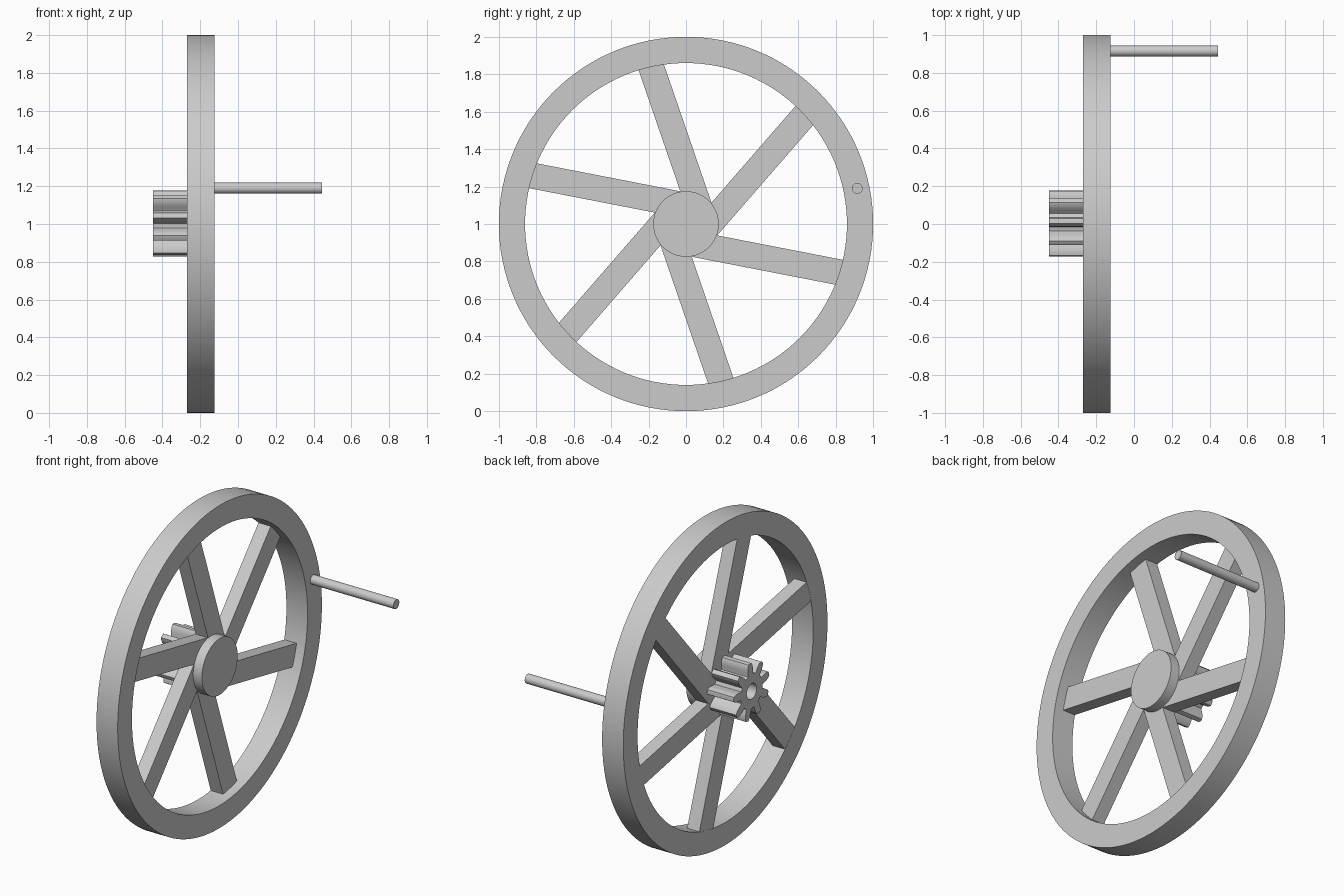
import bpy, bmesh
from math import sin, cos, tau, radians

default = bpy.data.objects.get("Cube")
if default:
    bpy.data.objects.remove(default, do_unlink=True)

grey = bpy.data.materials.new("plain grey")
grey.use_nodes = True
GREY = (0.6, 0.6, 0.6, 1)
grey.diffuse_color = GREY
grey.node_tree.nodes["Principled BSDF"].inputs["Base Color"].default_value = GREY

BACK, FRONT, AXLE = -0.27, -0.125, 1.0   # wheel faces along x, axle height


def circle(radius, count, y=0, z=0):
    return [(y + radius * cos(tau * i / count), z + radius * sin(tau * i / count))
            for i in range(count)]


def extrude(name, x0, x1, outer, inner=None):
    """Extrude a (y, z) outline along x, with an optional matching hole."""
    bm = bmesh.new()
    n = len(outer)

    def loop(points, x):
        return [bm.verts.new((x, y, z + AXLE)) for y, z in points]

    def bridge(a, b):
        for i in range(n):
            j = (i + 1) % n
            bm.faces.new((a[i], a[j], b[j], b[i]))

    o0, o1 = loop(outer, x0), loop(outer, x1)
    bridge(o0, o1)
    if inner:
        i0, i1 = loop(inner, x0), loop(inner, x1)
        bridge(i1, i0)
        bridge(o1, i1)
        bridge(i0, o0)
    else:
        bm.faces.new(o0)
        bm.faces.new(o1)
    bmesh.ops.recalc_face_normals(bm, faces=bm.faces)
    mesh = bpy.data.meshes.new(name)
    bm.to_mesh(mesh)
    bm.free()
    mesh.materials.append(grey)
    mesh.shade_smooth()
    mesh.set_sharp_from_angle(angle=radians(30))
    obj = bpy.data.objects.new(name, mesh)
    bpy.context.collection.objects.link(obj)
    return obj


# Rim and hub
extrude("rim", BACK, FRONT, circle(1.0, 128), circle(0.86, 128))
extrude("hub", BACK + 0.002, FRONT, circle(0.175, 64))

# Six spokes, each set to one side of the axle
for k in range(6):
    a = radians(49 + 60 * k)
    corners = [(0, 0.028), (0.865, 0.028), (0.865, 0.166), (0, 0.166)]
    extrude(f"spoke_{k + 1}", BACK + 0.001, -0.185,
            [(u * cos(a) + v * sin(a), u * sin(a) - v * cos(a)) for u, v in corners])

# Crank handle on the rim
extrude("handle", FRONT - 0.02, 0.445, circle(0.029, 32, 0.915, 0.19))

# Pinion with nine rounded teeth and a bore
flank = [(-14, 0.106), (-12, 0.118), (-11, 0.132), (-9.5, 0.147), (-7.5, 0.162), (-4.5, 0.176)]
tooth = flank + [(0, 0.177)] + [(-a, r) for a, r in reversed(flank)]
teeth, bore = [], []
for k in range(9):
    for a, r in tooth:
        t = radians(45 + 40 * k + a)
        teeth.append((r * cos(t), r * sin(t)))
        bore.append((0.048 * cos(t), 0.048 * sin(t)))
extrude("pinion", -0.45, BACK + 0.005, teeth, bore)
